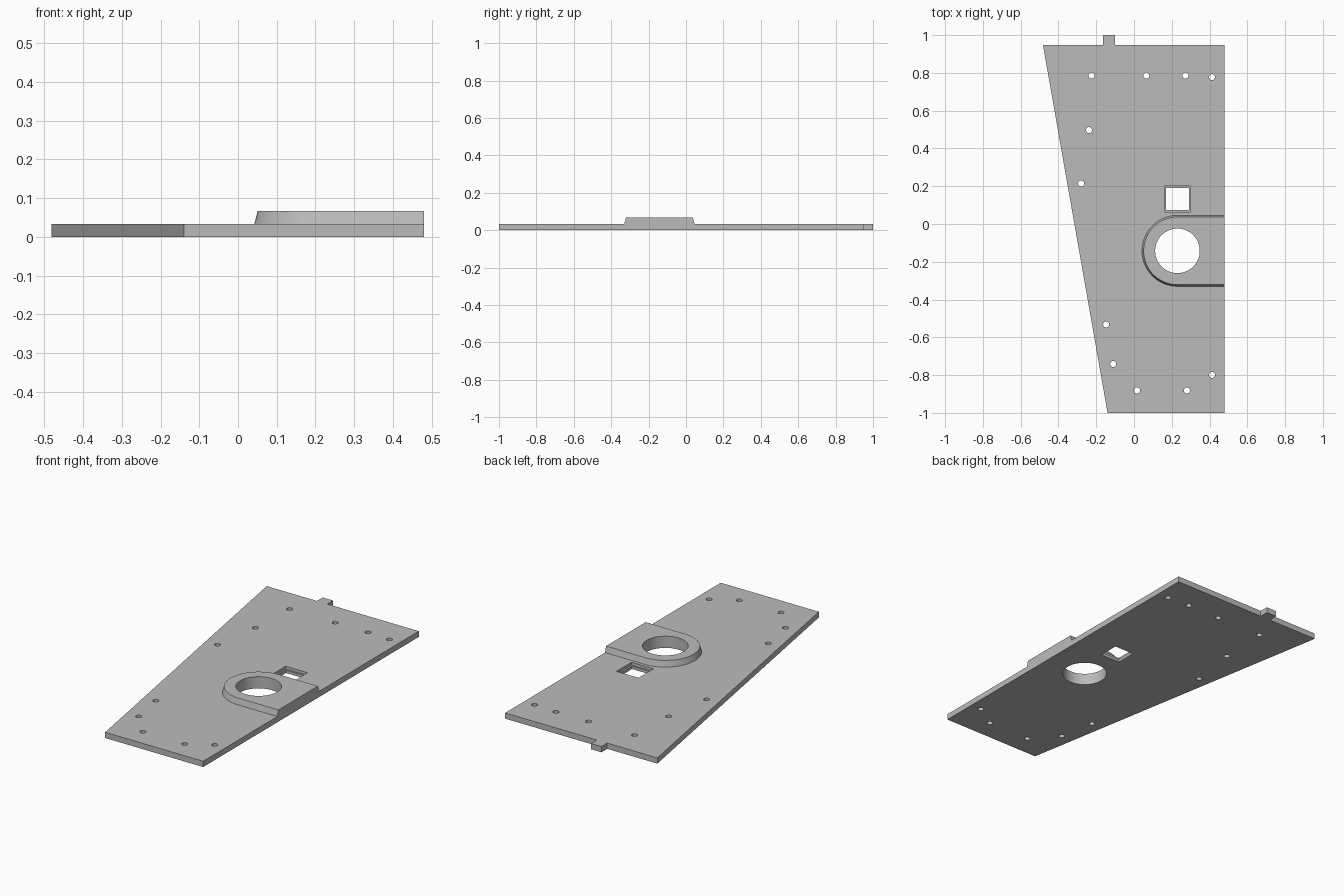
import bpy, bmesh
from math import cos, sin, pi

if "Cube" in bpy.data.objects:
    bpy.data.objects.remove(bpy.data.objects["Cube"], do_unlink=True)

T = 0.033          # plate thickness
TOP = 0.067        # top of the raised boss
RIGHT = 0.48       # straight edge of the plate
CX, CY = 0.23, -0.142

grey = bpy.data.materials.new("plain grey")
grey.use_nodes = True
grey.diffuse_color = (0.5, 0.5, 0.5, 1)
grey.node_tree.nodes["Principled BSDF"].inputs["Base Color"].default_value = (0.5, 0.5, 0.5, 1)


def circle(x, y, r, n):
    return [(x + r * cos(2 * pi * i / n), y + r * sin(2 * pi * i / n)) for i in range(n)]


def rect(x0, x1, y0, y1):
    return [(x0, y0), (x1, y0), (x1, y1), (x0, y1)]


def boss_outline(r, n=32):
    arc = [(CX + r * cos(a), CY + r * sin(a))
           for a in (pi / 2 + pi * i / n for i in range(n + 1))]
    return arc + [(RIGHT, CY - r), (RIGHT, CY + r)]


def loft(bm, lower, upper, z0, z1):
    """Closed solid between two matching counter-clockwise outlines."""
    a = [bm.verts.new((x, y, z0)) for x, y in lower]
    b = [bm.verts.new((x, y, z1)) for x, y in upper]
    bm.faces.new(a[::-1])
    bm.faces.new(b)
    for i in range(len(a)):
        j = (i + 1) % len(a)
        bm.faces.new((a[i], a[j], b[j], b[i]))


def solid(name, parts):
    bm = bmesh.new()
    for part in parts:
        loft(bm, *part)
    mesh = bpy.data.meshes.new(name)
    bm.to_mesh(mesh)
    bm.free()
    mesh.materials.append(grey)
    obj = bpy.data.objects.new(name, mesh)
    bpy.context.collection.objects.link(obj)
    return obj


def cut(obj, outlines, z0=-0.1, z1=0.2):
    """Cut vertical openings through an object."""
    cutter = solid("cutter", [(o, o, z0, z1) for o in outlines])
    cutter.hide_render = True
    mod = obj.modifiers.new("openings", "BOOLEAN")
    mod.operation = "DIFFERENCE"
    mod.solver = "EXACT"
    mod.object = cutter
    bpy.ops.object.select_all(action="DESELECT")
    bpy.context.view_layer.objects.active = obj
    obj.select_set(True)
    bpy.ops.object.modifier_apply(modifier=mod.name)
    bpy.data.objects.remove(cutter, do_unlink=True)


# Tapered plate with the locating tab on its back edge
outline = [(-0.14, -1), (RIGHT, -1), (RIGHT, 0.948), (-0.10, 0.948), (-0.10, 1),
           (-0.165, 1), (-0.165, 0.948), (-0.482, 0.948)]
plate = solid("base_plate", [(outline, outline, 0, T)])

# Raised rounded boss with sloping sides
boss = solid("raised_boss", [(boss_outline(0.188), boss_outline(0.179), T, TOP)])

# Screw holes, bore and square window
screws = [(-0.225, 0.786), (0.065, 0.786), (0.272, 0.786), (0.413, 0.778),
          (-0.238, 0.497), (-0.28, 0.214), (-0.148, -0.532), (-0.11, -0.741),
          (0.016, -0.881), (0.28, -0.881), (0.413, -0.799)]
bore = circle(CX, CY, 0.118, 64)
window = rect(0.17, 0.291, 0.073, 0.191)
cut(plate, [circle(x, y, 0.016, 20) for x, y in screws] + [bore, window])
cut(boss, [bore])

# Shallow ledge around the window
cut(plate, [rect(0.161, 0.3, 0.064, 0.2)], z0=T / 2)

for obj in (plate, boss):
    bpy.ops.object.select_all(action="DESELECT")
    bpy.context.view_layer.objects.active = obj
    obj.select_set(True)
    bpy.ops.object.shade_smooth_by_angle(angle=pi / 6)
